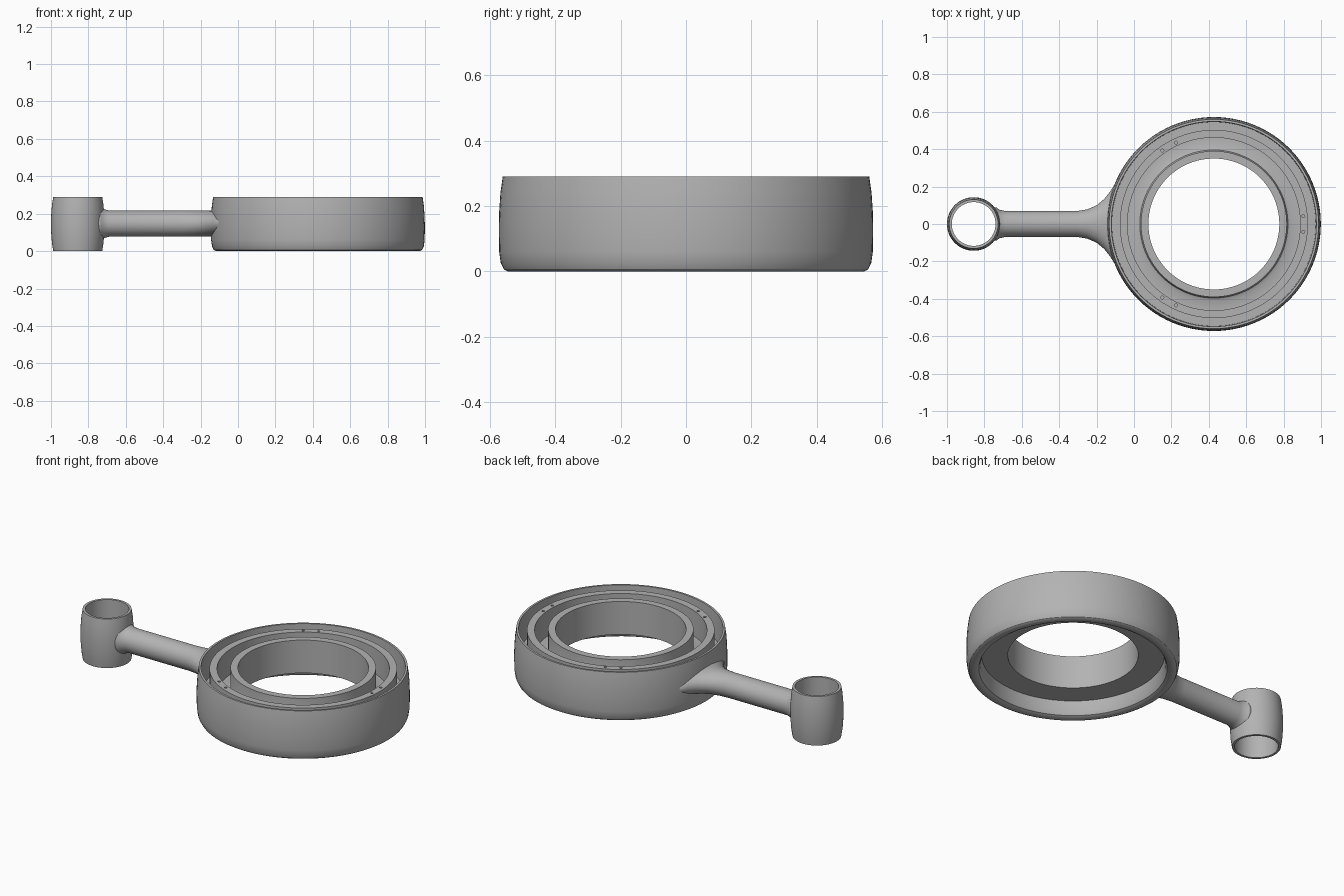
import bpy, bmesh, math
from mathutils import Matrix, Vector

if "Cube" in bpy.data.objects:
    bpy.data.objects.remove(bpy.data.objects["Cube"])

grey = bpy.data.materials.new("plain grey")
grey.use_nodes = True
colour = (0.45, 0.45, 0.45, 1)
grey.diffuse_color = colour
grey.node_tree.nodes["Principled BSDF"].inputs["Base Color"].default_value = colour

BIG = Vector((0.427, 0, 0))
SMALL = Vector((-0.857, 0, 0))


def finish(bm, name):
    bmesh.ops.recalc_face_normals(bm, faces=bm.faces)
    mesh = bpy.data.meshes.new(name)
    bm.to_mesh(mesh)
    bm.free()
    mesh.materials.append(grey)
    obj = bpy.data.objects.new(name, mesh)
    bpy.context.collection.objects.link(obj)
    return obj


def skin(rings, name, closed):
    """Join rings of points into a tube, closed on itself or capped."""
    bm = bmesh.new()
    rows = [[bm.verts.new(p) for p in ring] for ring in rings]
    n = len(rows[0])
    for i in range(len(rows) if closed else len(rows) - 1):
        a, b = rows[i], rows[(i + 1) % len(rows)]
        for j in range(n):
            k = (j + 1) % n
            bm.faces.new((a[j], a[k], b[k], b[j]))
    if not closed:
        bm.faces.new(rows[0])
        bm.faces.new(rows[-1])
    return finish(bm, name)


def lathe(profile, centre, name, steps):
    turns = [2 * math.pi * i / steps for i in range(steps)]
    rings = [[centre + Vector((r * math.cos(t), r * math.sin(t), z)) for t in turns]
             for r, z in profile]
    return skin(rings, name, True)


def cut(target, places, radius, depth, steps):
    """Subtract upright cylinders from the target."""
    bm = bmesh.new()
    for place in places:
        bmesh.ops.create_cone(bm, cap_ends=True, segments=steps, radius1=radius,
                              radius2=radius, depth=depth,
                              matrix=Matrix.Translation(place))
    cutter = finish(bm, "cutter")
    cutter.hide_render = True
    mod = target.modifiers.new("cut", "BOOLEAN")
    mod.operation = "DIFFERENCE"
    mod.solver = "EXACT"
    mod.object = cutter
    bpy.context.view_layer.objects.active = target
    bpy.ops.object.modifier_apply(modifier=mod.name)
    bpy.data.objects.remove(cutter)


# Large ring: inner sleeve, two grooves, middle ridge, thin bulging shell, recessed base
housing = lathe([
    (0.35, 0.09), (0.35, 0.285), (0.39, 0.285), (0.39, 0.155), (0.396, 0.137),
    (0.412, 0.13), (0.462, 0.13), (0.462, 0.28), (0.503, 0.28), (0.503, 0.13),
    (0.545, 0.13), (0.548, 0.29), (0.56, 0.29), (0.567, 0.24), (0.571, 0.18),
    (0.572, 0.13), (0.571, 0.06), (0.566, 0.025), (0.557, 0.007), (0.545, 0),
    (0.52, 0), (0.505, 0.008), (0.495, 0.03), (0.49, 0.09)],
    BIG, "ring_housing", 96)

# Three pairs of pin holes in the middle ridge
holes = []
for third in range(3):
    for offset in (-5, 5):
        a = math.radians(third * 120 + offset)
        holes.append(BIG + Vector((0.48 * math.cos(a), 0.48 * math.sin(a), 0.28)))
cut(housing, holes, 0.008, 0.08, 12)

# Small barrel-shaped eye
eye = lathe([
    (0.117, 0), (0.117, 0.29), (0.131, 0.29), (0.138, 0.245), (0.142, 0.19),
    (0.143, 0.145), (0.142, 0.1), (0.138, 0.045), (0.131, 0)],
    SMALL, "small_eye", 64)

# Round arm that flares sideways into the large ring: x, half width, half height
stations = [(-0.78, 0.09, 0.092), (-0.735, 0.088, 0.09), (-0.718, 0.076, 0.078),
            (-0.69, 0.07, 0.07), (-0.3, 0.07, 0.07), (-0.25, 0.078, 0.07),
            (-0.2, 0.1, 0.07), (-0.16, 0.133, 0.07), (-0.13, 0.17, 0.07),
            (-0.105, 0.21, 0.07), (-0.08, 0.225, 0.07)]
turns = [2 * math.pi * i / 40 for i in range(40)]
arm = skin([[(x, w * math.cos(t), 0.147 + h * math.sin(t)) for t in turns]
            for x, w, h in stations], "arm", False)
cut(arm, [BIG], 0.56, 2, 96)
cut(arm, [SMALL], 0.128, 2, 64)

# Smooth shading with crisp edges
for obj in bpy.context.view_layer.objects:
    obj.select_set(obj in (housing, eye, arm))
bpy.context.view_layer.objects.active = housing
bpy.ops.object.shade_smooth_by_angle(angle=math.radians(32))
